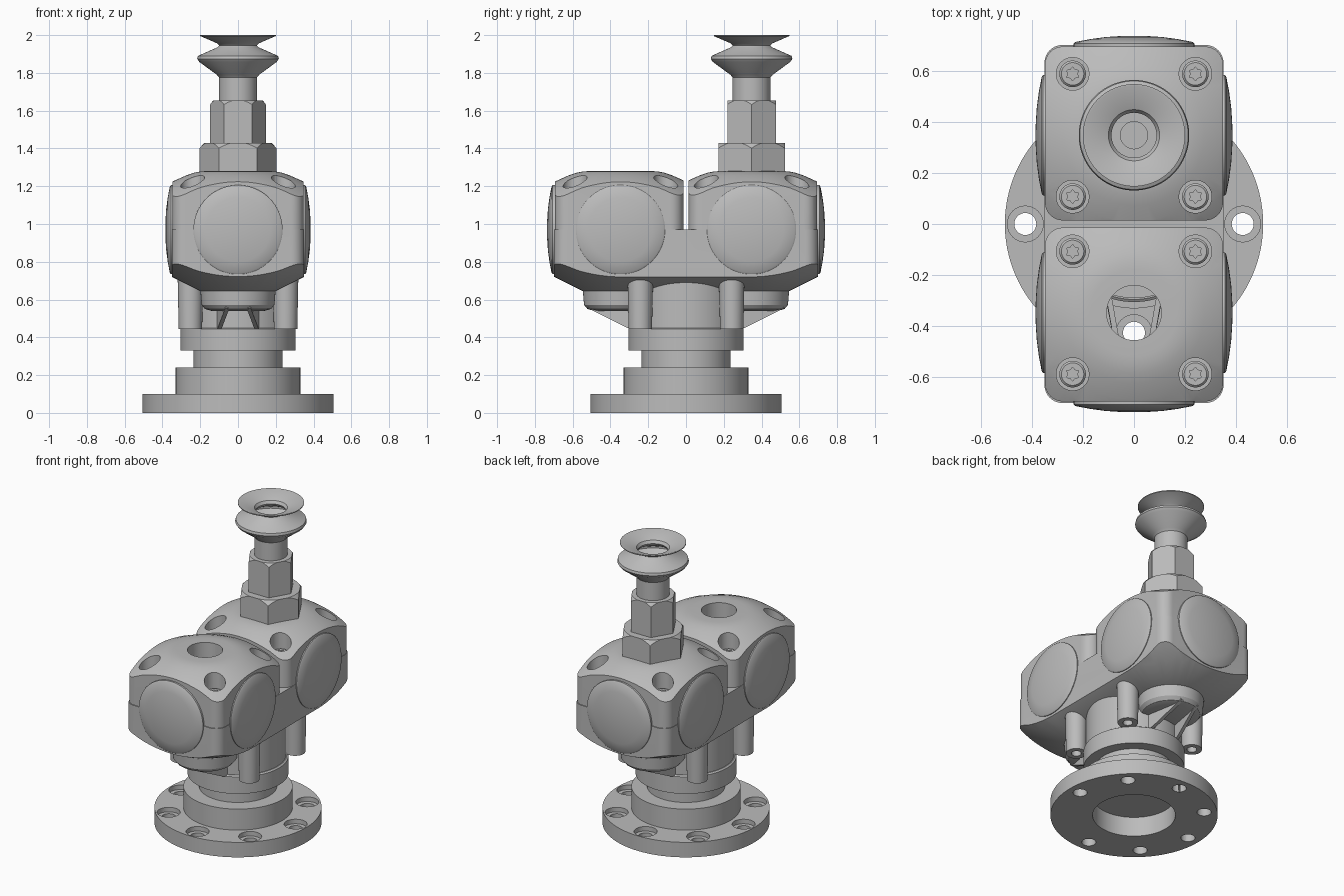
import bpy, bmesh, math
from mathutils import Matrix, Vector

cube = bpy.data.objects.get("Cube")
if cube:
    bpy.data.objects.remove(cube, do_unlink=True)

metal = bpy.data.materials.new("grey metal")
metal.use_nodes = True
GREY = (0.5, 0.5, 0.5, 1)
metal.diffuse_color = GREY
metal.node_tree.nodes["Principled BSDF"].inputs["Base Color"].default_value = GREY

YC = 0.347          # distance of each valve axis from the centre
SEAM = 0.97         # joint between lower casting and bonnets


def finish(bm, name, loc=(0, 0, 0), rot=(0, 0, 0)):
    bmesh.ops.recalc_face_normals(bm, faces=bm.faces)
    me = bpy.data.meshes.new(name)
    bm.to_mesh(me)
    bm.free()
    me.materials.append(metal)
    ob = bpy.data.objects.new(name, me)
    ob.location, ob.rotation_euler = loc, rot
    bpy.context.collection.objects.link(ob)
    return ob


def lathe(name, profile, loc=(0, 0, 0), rot=(0, 0, 0), steps=64):
    """Revolve (radius, height) points that begin and end on the axis."""
    bm = bmesh.new()
    vs = [bm.verts.new((r, 0, z)) for r, z in profile]
    es = [bm.edges.new(p) for p in zip(vs, vs[1:])]
    bmesh.ops.spin(bm, geom=vs + es, cent=(0, 0, 0), axis=(0, 0, 1),
                   angle=2 * math.pi, steps=steps)
    bmesh.ops.remove_doubles(bm, verts=bm.verts, dist=1e-5)
    return finish(bm, name, loc, rot)


def rod(name, r, z0, z1, loc=(0, 0, 0), steps=32, r_top=None):
    top = r if r_top is None else r_top
    return lathe(name, [(0, z0), (r, z0), (top, z1), (0, z1)], loc, steps=steps)


def prism(name, outline, z0, z1, loc=(0, 0, 0)):
    bm = bmesh.new()
    face = bm.faces.new([bm.verts.new((x, y, z0)) for x, y in outline])
    new = bmesh.ops.extrude_face_region(bm, geom=[face])["geom"]
    bmesh.ops.translate(bm, vec=(0, 0, z1 - z0),
                        verts=[g for g in new if isinstance(g, bmesh.types.BMVert)])
    return finish(bm, name, loc)


def rounded(hx, hy, r, n=8):
    """Outline of a rectangle with rounded corners."""
    pts = []
    for q, (sx, sy) in enumerate([(1, 1), (-1, 1), (-1, -1), (1, -1)]):
        for i in range(n + 1):
            a = (q + i / n) * math.pi / 2
            pts.append((sx * (hx - r) + r * math.cos(a), sy * (hy - r) + r * math.sin(a)))
    return pts


def boolean(ob, others, op="DIFFERENCE"):
    for other in others:
        m = ob.modifiers.new("cut", "BOOLEAN")
        m.operation, m.object, m.solver = op, other, "EXACT"
    bpy.context.view_layer.update()
    dg = bpy.context.evaluated_depsgraph_get()
    me = bpy.data.meshes.new_from_object(ob.evaluated_get(dg))
    ob.modifiers.clear()
    ob.data = me


def drop(obs):
    for ob in obs:
        bpy.data.objects.remove(ob, do_unlink=True)


# Flanged base with a blind bore and stepped neck
base = lathe("base_flange", [(0, .13), (.25, .13), (.25, 0), (.505, 0), (.505, .1), (.33, .1),
                             (.33, .24), (.235, .24), (.235, .33), (.305, .33), (.305, .443),
                             (.295, .45), (0, .45)], steps=96)
holes = []
for i in range(8):
    a = i * math.pi / 4
    at = (.425 * math.cos(a), .425 * math.sin(a), 0)
    holes += [rod("hole", .043, -.1, .2, at), rod("counterbore", .07, .07, .2, at)]
boolean(base, holes)
drop(holes)

# Column and its four screw bosses
rod("column", .29, .44, .69, steps=64)
for sx in (-1, 1):
    for sy in (-1, 1):
        lathe("column_boss", [(0, .48), (.03, .48), (.03, .445), (.062, .445),
                              (.068, .74), (0, .74)], (sx * .252, sy * .242, 0), steps=32)

# Lower casting: rounded block trimmed by a double cone underneath
bore = rod("bore", .107, .3, 1.5, (0, -YC, 0), 48)
lower = prism("lower_casting", rounded(.35, .7, .07), .6, SEAM)
bm = bmesh.new()
for sy in (-1, 1):
    for r, z in [(.2, .645), (.35, .72), (.41, .75), (.5, .81), (.5, 1.1)]:
        bmesh.ops.create_circle(bm, segments=64, radius=r,
                                matrix=Matrix.Translation(Vector((0, sy * YC, z))))
bmesh.ops.convex_hull(bm, input=bm.verts)
trim = finish(bm, "trim")
boolean(lower, [trim], "INTERSECT")
boolean(lower, [bore])
drop([trim])

# Flat plate ribs under each outlet, converging outward
def rib(sx, sy):
    bm = bmesh.new()
    side = [(.09, .27, .44), (.09, .27, .6), (.045, .52, .6), (.045, .52, .555), (.085, .31, .45)]
    face = bm.faces.new([bm.verts.new((sx * x, sy * y, z)) for x, y, z in side])
    new = bmesh.ops.extrude_face_region(bm, geom=[face])["geom"]
    bmesh.ops.translate(bm, vec=(sx * .022, 0, 0),
                        verts=[g for g in new if isinstance(g, bmesh.types.BMVert)])
    finish(bm, "outlet_rib")


DOME = [(0, .9), (.6, .9), (.6, 1.03), (.5, 1.112), (.47, 1.14), (.405, 1.19), (.34, 1.228),
        (.275, 1.257), (.235, 1.271), (.2, 1.278), (.17, 1.28), (0, 1.28)]
COVER = [(0, -.02), (.236, -.02), (.236, .006), (.228, .012), (.17, .023), (.11, .031),
         (.05, .035), (0, .036)]
star = [((.027 if i % 2 else .018) * math.cos(i * math.pi / 6),
         (.027 if i % 2 else .018) * math.sin(i * math.pi / 6)) for i in range(12)]

for sy, end in ((-1, "front"), (1, "back")):
    at = (0, sy * YC, 0)
    # Outlet cup with ribs
    cup = lathe(end + "_outlet_cup", [(0, .54), (.14, .54), (.175, .55), (.193, .572),
                                      (.2, .66), (0, .66)], at)
    boolean(cup, [bore] if sy < 0 else [])
    for sx in (-1, 1):
        rib(sx, sy)

    # Domed bonnet with counterbored screws
    bonnet = prism(end + "_bonnet", rounded(.348, .34, .07), SEAM, 1.4, (0, sy * .354, 0))
    dome = lathe("dome", DOME, at, steps=96)
    boolean(bonnet, [dome], "INTERSECT")
    spots = [(sx * .24, sy * YC + ty * .24, 0) for sx in (-1, 1) for ty in (-1, 1)]
    wells = [rod("well", .064, 1.12, 1.4, p) for p in spots]
    boolean(bonnet, wells + ([bore] if sy < 0 else []))
    drop(wells + [dome])
    for p in spots:
        screw = lathe("bonnet_screw", [(0, 1.11), (.052, 1.11), (.052, 1.15), (.044, 1.158),
                                       (0, 1.158)], p, steps=32)
        socket = prism("socket", star, 1.135, 1.2, p)
        boolean(screw, [socket])
        drop([socket])

    # Round side covers
    q = math.pi / 2
    lathe(end + "_cover", COVER, (0, sy * .7, SEAM), (-sy * q, 0, 0))
    for sx, side in ((-1, "right"), (1, "left")):
        lathe(f"{end}_{side}_cover", COVER, (sx * .349, sy * YC, SEAM), (0, sx * q, 0))
drop([bore])

# Hexagon fittings with turned chamfers
for name, r, z0, z1 in (("lower_hex_nut", .203, 1.27, 1.43), ("upper_hex_nut", .148, 1.43, 1.655)):
    hexa = [(r * math.cos(i * math.pi / 3), r * math.sin(i * math.pi / 3)) for i in range(6)]
    nut = prism(name, hexa, z0, z1, (0, YC, 0))
    turn = lathe("turn", [(0, z0 - .1), (r * 1.1, z0 - .1), (r * 1.1, z1 - .04 * r / .2 - .012),
                          (r * .88, z1), (0, z1)], (0, YC, 0))
    boolean(nut, [turn], "INTERSECT")
    drop([turn])

# Hollow bellows suction cup on its stem
lathe("bellows_cup", [(0, 1.6), (.1, 1.6), (.1, 1.775), (.112, 1.79), (.205, 1.858), (.216, 1.874),
                      (.212, 1.89), (.11, 1.935), (.1, 1.945), (.112, 1.957), (.2, 1.995),
                      (.2, 2), (.192, 2), (.1, 1.965), (.088, 1.947), (.098, 1.93), (.195, 1.88),
                      (.195, 1.868), (.1, 1.8), (.09, 1.79), (.053, 1.79), (.053, 1.62),
                      (0, 1.62)], (0, YC, 0), steps=80)

# Smooth shading with sharp edges kept
bpy.ops.object.select_all(action="DESELECT")
for ob in bpy.context.scene.objects:
    if ob.type == "MESH":
        ob.select_set(True)
        bpy.context.view_layer.objects.active = ob
bpy.ops.object.shade_smooth_by_angle(angle=math.radians(28))
